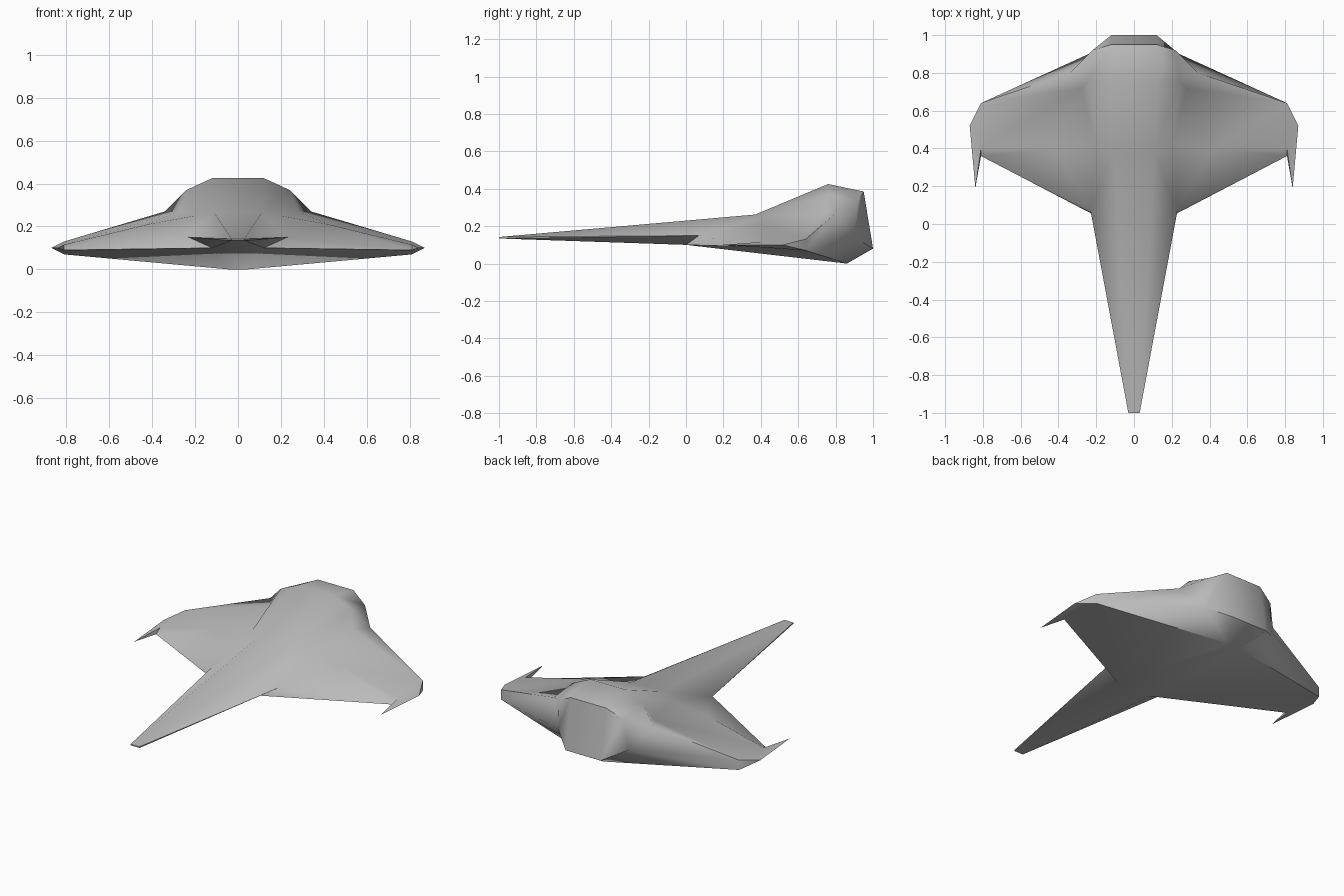
import bpy, bmesh, math

cube = bpy.data.objects.get("Cube")
if cube:
    bpy.data.objects.remove(cube)

# Hull grey
grey = bpy.data.materials.new("hull_grey")
grey.use_nodes = True
colour = (0.5, 0.5, 0.5, 1)
grey.diffuse_color = colour
grey.node_tree.nodes["Principled BSDF"].inputs["Base Color"].default_value = colour

# Key corners of the left half
corners = {
    "nose_top": (.03, -1, .142), "nose_low": (.03, -1, .134),
    "deck_front": (.11, .37, .262), "deck_peak": (.12, .76, .425),
    "deck_rear": (.12, .95, .385), "tail": (.12, 1, .08),
    "keel": (.04, .86, .0), "belly": (.12, 0, .1),
    "root": (.23, .07, .15), "shoulder": (.2, .42, .25),
    "hump": (.24, .76, .37), "hump_foot": (.28, .72, .27),
    "hump_rear": (.22, .92, .33), "flank": (.24, .9, .14),
    "crest": (.34, .8, .27), "wing_brow": (.42, .4, .21),
    "tip_low": (.81, .36, .09), "tip_brow": (.81, .4, .115),
    "tip_edge": (.87, .52, .1), "tip_rear": (.81, .64, .13),
    "tip_base": (.81, .64, .07), "spike": (.84, .19, .1),
}

# Panels of one side, each listed by its corners
nose_panels = [
    ("nose_top", "root", "deck_front"),
    ("nose_top", "nose_low", "root"),
    ("nose_low", "belly", "root"),
]
hump_panels = [
    ("root", "shoulder", "deck_front"),
    ("deck_front", "shoulder", "hump", "deck_peak"),
    ("shoulder", "hump_foot", "hump"),
    ("hump_foot", "crest", "hump"),
    ("deck_peak", "hump", "hump_rear", "deck_rear"),
    ("hump", "crest", "hump_rear"),
    ("hump_rear", "crest", "flank"),
    ("deck_rear", "hump_rear", "flank", "tail"),
]
wing_panels = [
    ("root", "wing_brow", "shoulder"),
    ("shoulder", "wing_brow", "hump_foot"),
    ("wing_brow", "tip_brow", "tip_rear", "hump_foot"),
    ("hump_foot", "tip_rear", "crest"),
    ("crest", "tip_rear", "tip_base", "flank"),
    ("root", "tip_low", "wing_brow"),
    ("tip_low", "tip_brow", "wing_brow"),
]
underside_panels = [
    ("flank", "tip_base", "keel"),
    ("flank", "keel", "tail"),
    ("belly", "tip_low", "root"),
    ("belly", "tip_base", "tip_low"),
    ("belly", "keel", "tip_base"),
]
tip_panels = [
    ("tip_brow", "tip_edge", "tip_rear"),
    ("tip_rear", "tip_edge", "tip_base"),
    ("tip_low", "tip_base", "tip_edge"),
    ("tip_low", "tip_edge", "spike"),
    ("tip_brow", "spike", "tip_edge"),
    ("tip_low", "spike", "tip_brow"),
]

# Closed centre strip joining both sides
spine = ["nose_top", "deck_front", "deck_peak", "deck_rear",
         "tail", "keel", "belly", "nose_low"]

bm = bmesh.new()
left = {n: bm.verts.new(p) for n, p in corners.items()}
right = {n: bm.verts.new((-x, y, z)) for n, (x, y, z) in corners.items()}
for group in (nose_panels, hump_panels, wing_panels, underside_panels, tip_panels):
    for names in group:
        bm.faces.new([left[n] for n in names])
        bm.faces.new([right[n] for n in reversed(names)])
for a, b in zip(spine, spine[1:] + spine[:1]):
    bm.faces.new([left[a], left[b], right[b], right[a]])
bmesh.ops.recalc_face_normals(bm, faces=bm.faces)

mesh = bpy.data.meshes.new("hull")
bm.to_mesh(mesh)
bm.free()
mesh.materials.append(grey)
hull = bpy.data.objects.new("hull", mesh)
bpy.context.collection.objects.link(hull)

# Soft shading over the shell, crisp at the thin edges
bpy.context.view_layer.objects.active = hull
hull.select_set(True)
bpy.ops.object.shade_smooth_by_angle(angle=math.radians(55))
